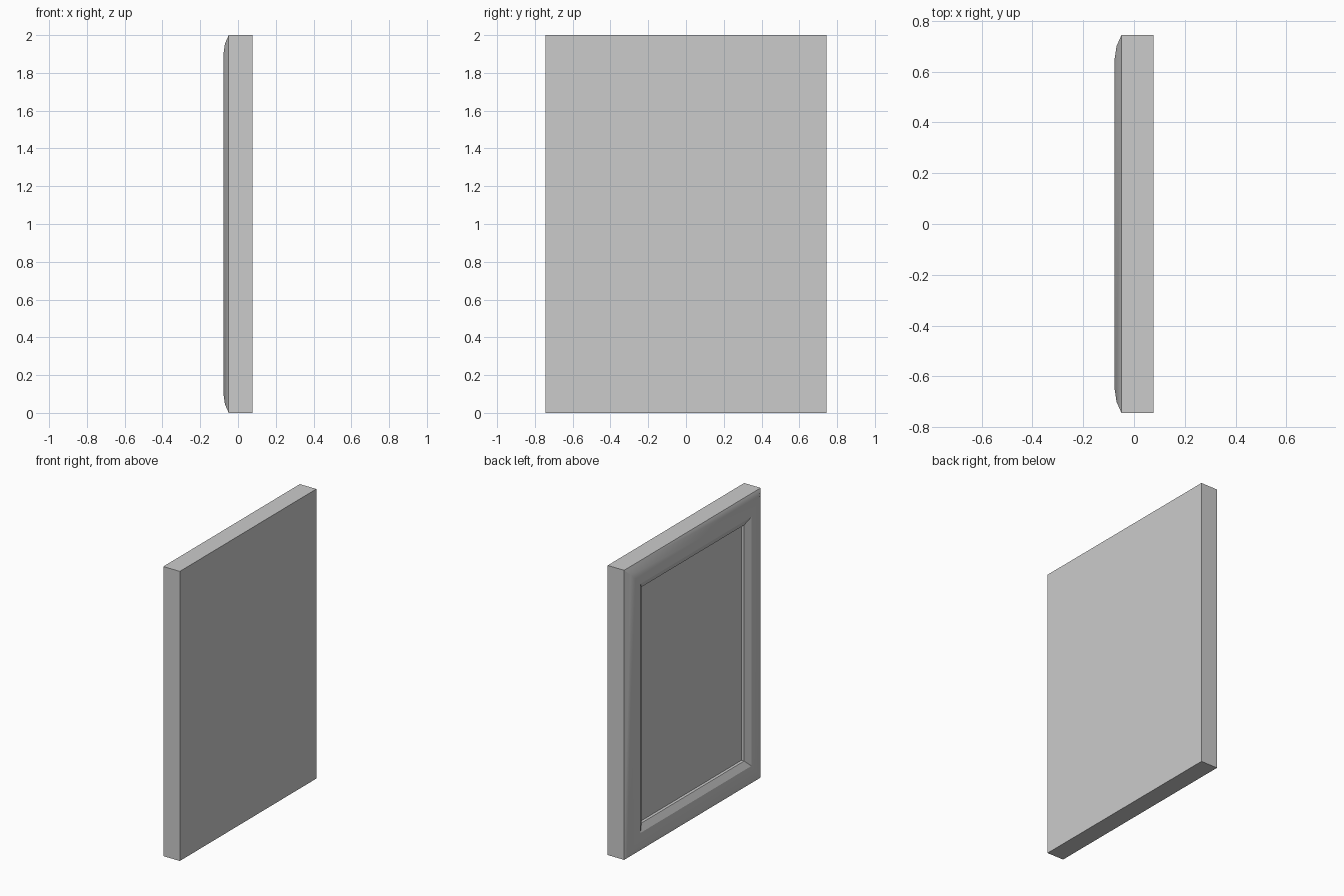
import bpy
import bmesh

if "Cube" in bpy.data.objects:
    bpy.data.objects.remove(bpy.data.objects["Cube"])

HALF_W, HEIGHT, BACK = 0.745, 2.0, 0.077
PANEL_X, OPENING = -0.032, 0.185

# Moulding cross-section: (inset from outer edge, x), from back to inner wall
PROFILE = [(0, BACK), (0, -0.049), (0.045, -0.069), (0.1, -0.077),
           (0.14, -0.076), (OPENING, -0.052), (OPENING, PANEL_X)]


def ring(bm, inset, x):
    w, lo, hi = HALF_W - inset, inset, HEIGHT - inset
    return [bm.verts.new((x, y, z)) for y, z in ((-w, lo), (w, lo), (w, hi), (-w, hi))]


def finish(bm, name):
    bmesh.ops.recalc_face_normals(bm, faces=bm.faces)
    mesh = bpy.data.meshes.new(name)
    bm.to_mesh(mesh)
    bm.free()
    obj = bpy.data.objects.new(name, mesh)
    bpy.context.collection.objects.link(obj)
    return obj


# Mitred frame with a closed back, and the recessed panel closing the opening
bm = bmesh.new()
rings = [ring(bm, *p) for p in PROFILE]
for a, b in zip(rings, rings[1:]):
    for i in range(4):
        j = (i + 1) % 4
        bm.faces.new((a[i], a[j], b[j], b[i]))
bm.faces.new(rings[0])
bm.faces.new(rings[-1])
frame = finish(bm, "picture_frame")

# Soft moulding curve, crisp edges and mitres
bpy.ops.object.select_all(action='DESELECT')
frame.select_set(True)
bpy.context.view_layer.objects.active = frame
bpy.ops.object.shade_smooth_by_angle(angle=0.42)
